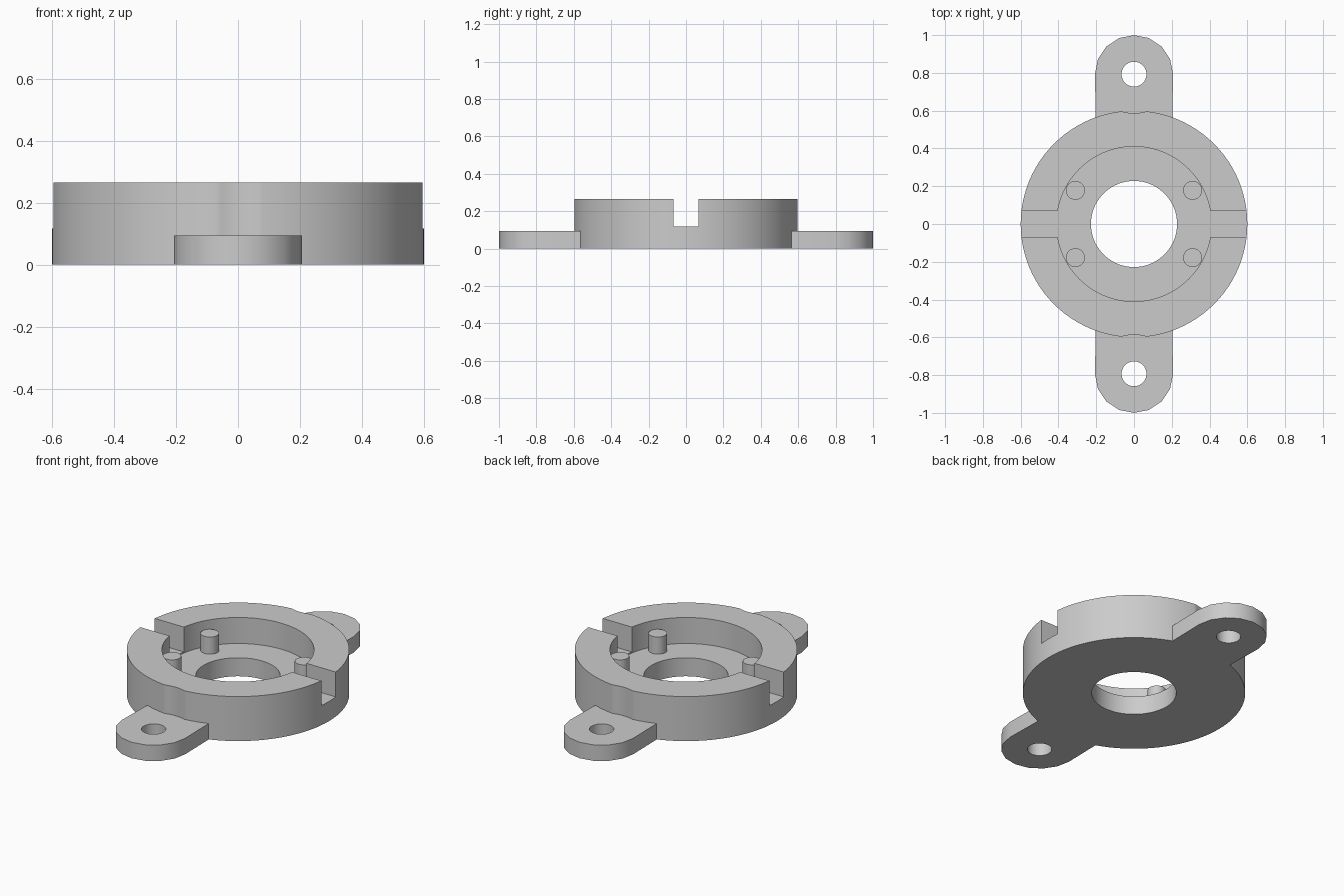
import bpy, bmesh
from math import sin, cos, pi, sqrt, radians
from mathutils import Vector

old = bpy.data.objects.get("Cube")
if old:
    bpy.data.objects.remove(old, do_unlink=True)

grey = bpy.data.materials.new("plain grey")
grey.use_nodes = True
grey.diffuse_color = (0.6, 0.6, 0.6, 1)
grey.node_tree.nodes["Principled BSDF"].inputs["Base Color"].default_value = (0.6, 0.6, 0.6, 1)


def finish(name, bm):
    bmesh.ops.recalc_face_normals(bm, faces=bm.faces)
    mesh = bpy.data.meshes.new(name)
    bm.to_mesh(mesh)
    bm.free()
    mesh.materials.append(grey)
    obj = bpy.data.objects.new(name, mesh)
    bpy.context.collection.objects.link(obj)
    return obj


def prism(name, outline, z0, z1):
    bm = bmesh.new()
    face = bm.faces.new([bm.verts.new((x, y, z0)) for x, y in outline])
    new = bmesh.ops.extrude_face_region(bm, geom=[face])["geom"]
    verts = [g for g in new if isinstance(g, bmesh.types.BMVert)]
    bmesh.ops.translate(bm, verts=verts, vec=(0, 0, z1 - z0))
    return finish(name, bm)


def circle(x, y, r, n):
    return [(x + r * cos(2 * pi * i / n), y + r * sin(2 * pi * i / n)) for i in range(n)]


def lathe(name, profile, n):
    bm = bmesh.new()
    rings = [[bm.verts.new((x, y, z)) for x, y in circle(0, 0, r, n)] for r, z in profile]
    for a, b in zip(rings, rings[1:] + rings[:1]):
        for i in range(n):
            j = (i + 1) % n
            bm.faces.new((a[i], a[j], b[j], b[i]))
    return finish(name, bm)


def activate(obj):
    bpy.ops.object.select_all(action='DESELECT')
    obj.select_set(True)
    bpy.context.view_layer.objects.active = obj


def cut(obj, cutter):
    cutter.hide_render = True
    mod = obj.modifiers.new("cut", 'BOOLEAN')
    mod.operation = 'DIFFERENCE'
    mod.solver = 'EXACT'
    mod.object = cutter
    activate(obj)
    bpy.ops.object.modifier_apply(modifier=mod.name)
    bpy.data.objects.remove(cutter, do_unlink=True)


def smooth(obj):
    activate(obj)
    bpy.ops.object.shade_smooth_by_angle(angle=radians(30))


R, TOP, FLOOR, LUG_TOP = 0.6, 0.265, 0.11, 0.095
LUG_Y, LUG_R = 0.793, 0.207

# Round housing: recessed seat with a central hole
body = lathe("housing", [(0.228, 0), (R, 0), (R, TOP), (0.41, TOP),
                         (0.41, FLOOR), (0.228, FLOOR)], 96)

# Slot across the rim
cut(body, prism("slot_cutter", [(-0.8, -0.068), (0.8, -0.068), (0.8, 0.068), (-0.8, 0.068)],
                0.117, 0.4))

for side, label in ((-1, "front"), (1, "back")):
    # Screw head clearance scooped out of the rim
    cut(body, prism("clearance_cutter", circle(0, side * LUG_Y, LUG_R, 48), LUG_TOP, 0.4))

    # Mounting lug: rounded end, inner end following the housing
    tip = [(LUG_R * cos(pi * i / 8), LUG_Y + LUG_R * sin(pi * i / 8)) for i in range(9)]
    inner = [(x, sqrt(0.575 ** 2 - x * x)) for x in (-0.202, -0.1, 0, 0.1, 0.202)]
    lug = prism(label + "_mounting_lug", [(x, side * y) for x, y in tip + inner], 0, LUG_TOP)
    cut(lug, prism("screw_hole_cutter", circle(0, side * LUG_Y, 0.066, 32), -0.1, 0.2))
    smooth(lug)

    # Locating pegs standing on the seat
    for sx, hand in ((-1, "right"), (1, "left")):
        peg = prism(f"{label}_{hand}_peg", circle(sx * 0.31, side * 0.178, 0.05, 32),
                    FLOOR - 0.01, 0.212)
        smooth(peg)

smooth(body)
